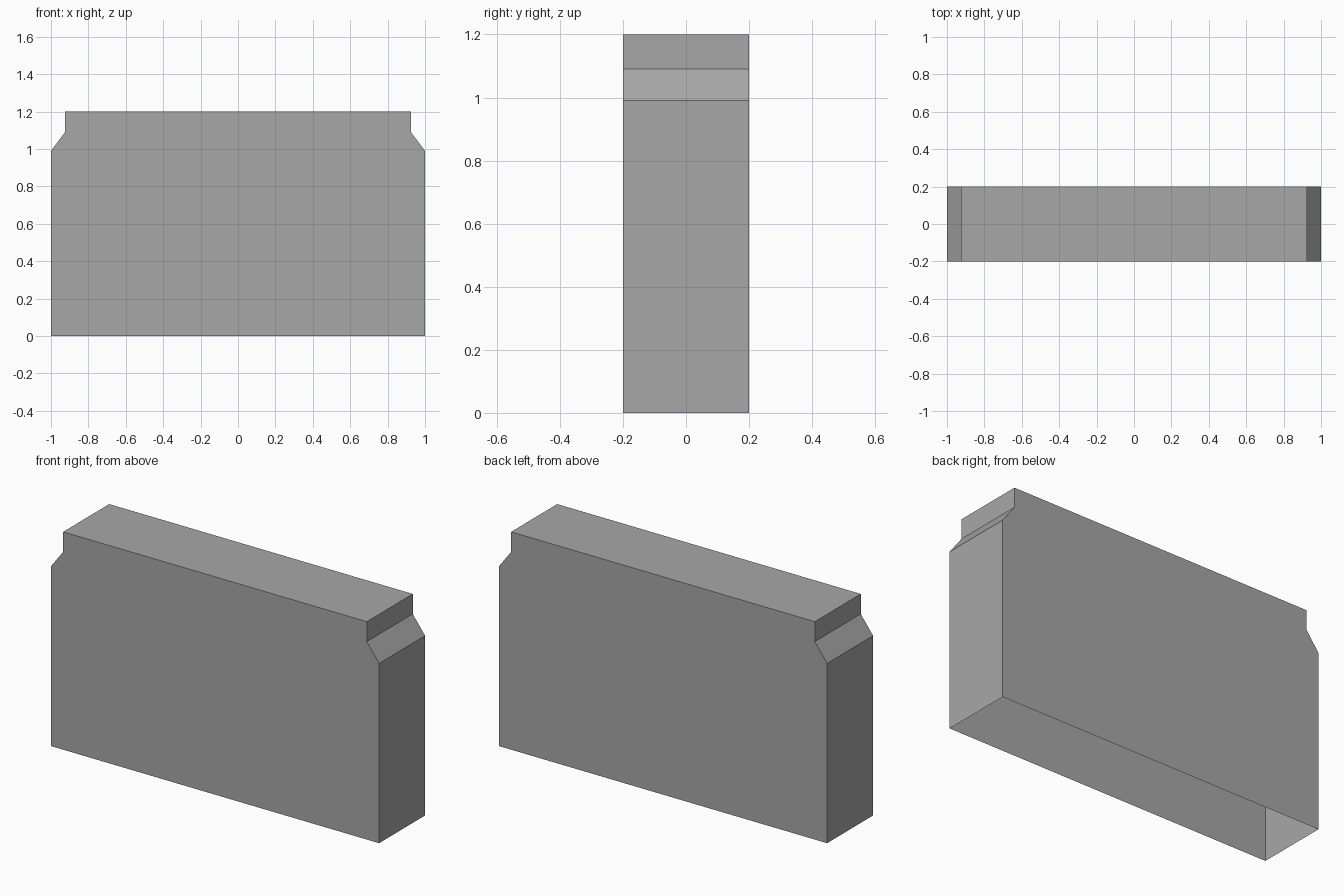
import bpy
import bmesh

cube = bpy.data.objects.get("Cube")
if cube:
    bpy.data.objects.remove(cube, do_unlink=True)

# Plain grey finish
grey = bpy.data.materials.new("plain_grey")
grey.use_nodes = True
colour = (0.39, 0.39, 0.39, 1)
grey.diffuse_color = colour
grey.node_tree.nodes["Principled BSDF"].inputs["Base Color"].default_value = colour

# Half outline from foot to top, mirrored to the other side
half_depth = 0.2
half = [(1, 0), (1, 0.99), (0.925, 1.09), (0.925, 1.2)]
outline = half + [(-x, z) for x, z in reversed(half)]

# Hollow shell: front, back, ends, shoulders and top, open underneath
bm = bmesh.new()
front = [bm.verts.new((x, -half_depth, z)) for x, z in outline]
back = [bm.verts.new((x, half_depth, z)) for x, z in outline]
bm.faces.new(front)
bm.faces.new(back[::-1])
for i in range(len(outline) - 1):
    bm.faces.new((front[i], back[i], back[i + 1], front[i + 1]))
bmesh.ops.recalc_face_normals(bm, faces=bm.faces)
# An open shell needs its outward direction confirmed
bm.faces.ensure_lookup_table()
if bm.faces[0].normal.y > 0:
    bmesh.ops.reverse_faces(bm, faces=bm.faces)

mesh = bpy.data.meshes.new("shouldered_shell")
bm.to_mesh(mesh)
bm.free()
mesh.materials.append(grey)
shell = bpy.data.objects.new("shouldered_shell", mesh)
bpy.context.collection.objects.link(shell)
